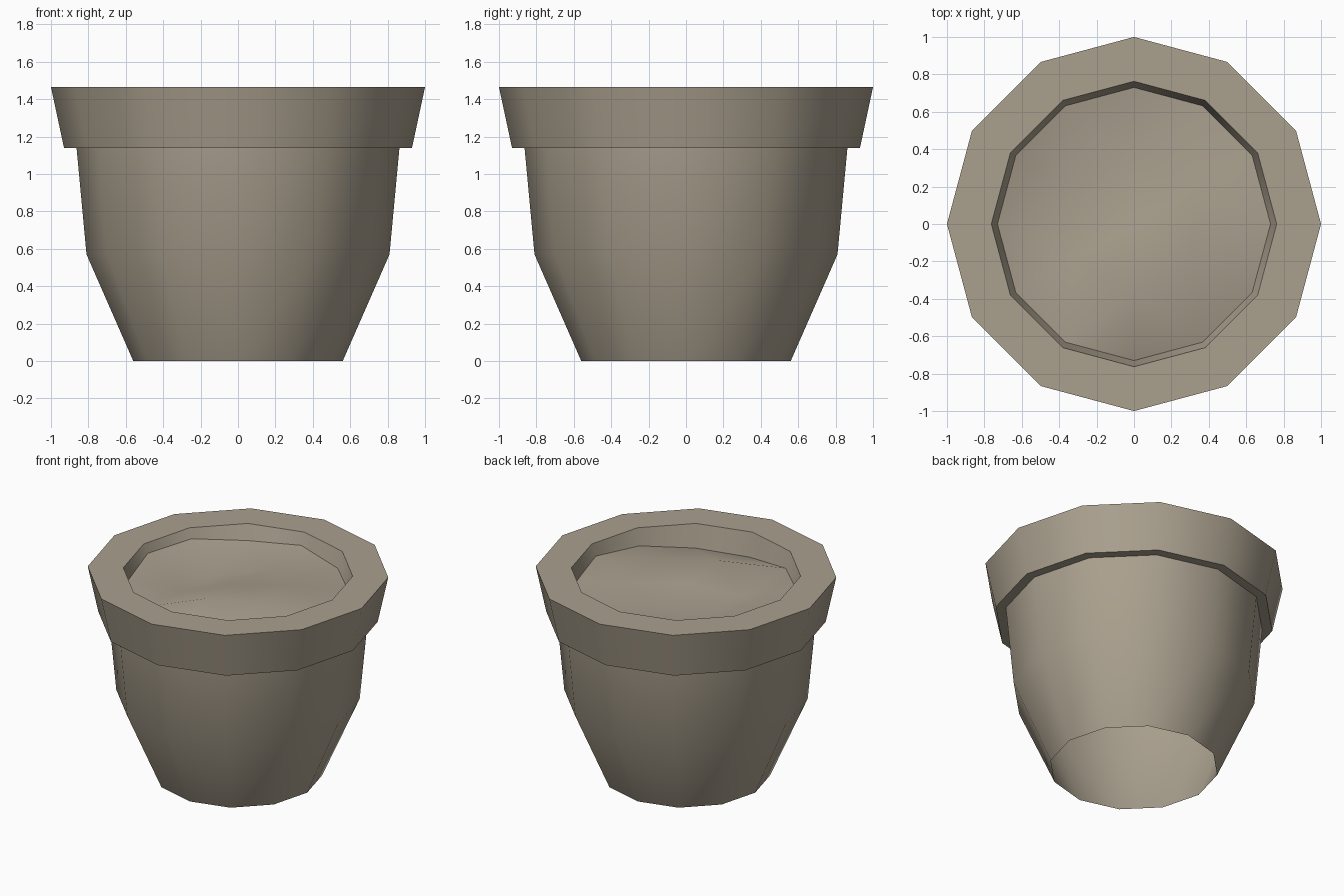
import bpy, bmesh, math

if "Cube" in bpy.data.objects:
    bpy.data.objects.remove(bpy.data.objects["Cube"])

N = 12
RIM_Z = 1.465
# Depth of the uneven soil below the rim: at the edge corners, the six inner bumps, the centre
EDGE_DROPS = [0.08, 0.10, 0.118, 0.085, 0.11, 0.066, 0.06, 0.09, 0.118, 0.17, 0.165, 0.118]
BUMP_DROPS = [0.09, 0.13, 0.18, 0.16, 0.055, 0.07]
CENTRE_DROP = 0.09
SOIL_Z = [RIM_Z - d for d in EDGE_DROPS]

clay = bpy.data.materials.new("clay")
clay.diffuse_color = (0.40, 0.35, 0.27, 1)
clay.use_nodes = True
clay.node_tree.nodes["Principled BSDF"].inputs["Base Color"].default_value = clay.diffuse_color


def ring(bm, radius, z, count=N, start=0.0):
    """Ring of corners; z is one height or a list of heights."""
    zs = z if isinstance(z, list) else [z] * count
    angles = [start + i * math.tau / count for i in range(count)]
    return [bm.verts.new((radius * math.cos(a), radius * math.sin(a), h))
            for a, h in zip(angles, zs)]


def bridge(bm, a, b):
    for i in range(N):
        j = (i + 1) % N
        bm.faces.new((a[i], a[j], b[j], b[i]))


def finish(bm, name):
    mesh = bpy.data.meshes.new(name)
    bm.to_mesh(mesh)
    bm.free()
    mesh.materials.append(clay)
    obj = bpy.data.objects.new(name, mesh)
    bpy.context.collection.objects.link(obj)
    bpy.ops.object.select_all(action='DESELECT')
    obj.select_set(True)
    bpy.context.view_layer.objects.active = obj
    bpy.ops.object.shade_smooth_by_angle(angle=math.radians(40))
    return obj


# Pot: open-bottomed tapered body, flared collar, flat rim and inner lip
bm = bmesh.new()
profile = [(0.56, 0), (0.81, 0.57), (0.863, 1.138), (0.93, 1.138),
           (1.0, RIM_Z), (0.763, RIM_Z), (0.73, SOIL_Z)]
rings = [ring(bm, r, z) for r, z in profile]
for a, b in zip(rings, rings[1:]):
    bridge(bm, a, b)
finish(bm, "pot")

# Soil: uneven surface of quads around six inner bumps and a centre point
bm = bmesh.new()
edge = ring(bm, 0.73, SOIL_Z)
bumps = ring(bm, 0.365, [RIM_Z - d for d in BUMP_DROPS], 6, math.radians(30))
centre = bm.verts.new((0, 0, RIM_Z - CENTRE_DROP))
for k in range(6):
    before, middle, after = (edge[(2 * k + i) % N] for i in range(3))
    bm.faces.new((bumps[k], before, middle))
    bm.faces.new((bumps[k], middle, after))
    bm.faces.new((bumps[k], after, bumps[(k + 1) % 6]))
    bm.faces.new((bumps[k], bumps[(k + 1) % 6], centre))
finish(bm, "soil")
